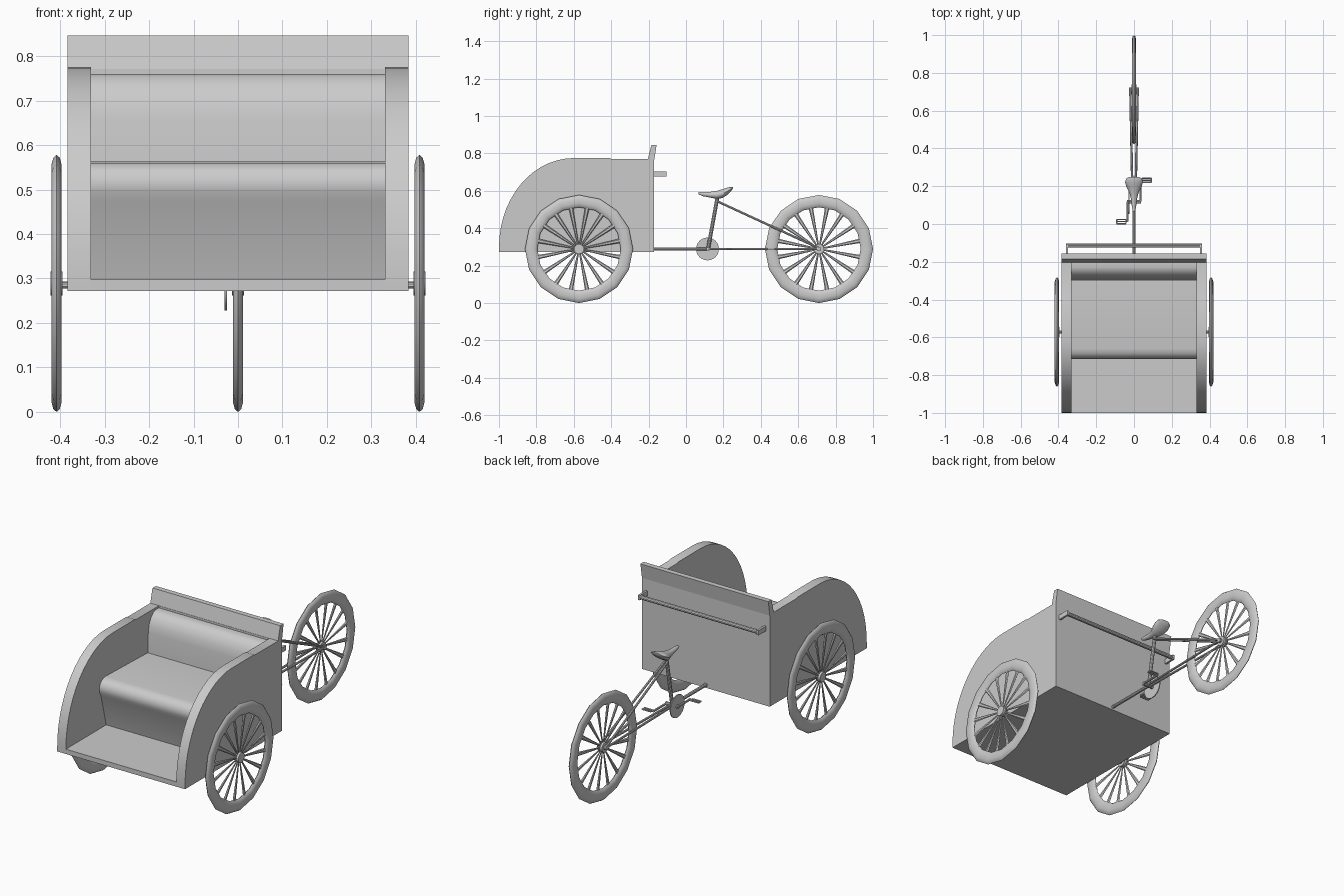
import bpy, bmesh, math
from mathutils import Vector, Matrix

if "Cube" in bpy.data.objects:
    bpy.data.objects.remove(bpy.data.objects["Cube"], do_unlink=True)

grey = bpy.data.materials.new("plain_grey")
grey.use_nodes = True
colour = (0.6, 0.6, 0.6, 1)
grey.diffuse_color = colour
grey.node_tree.nodes["Principled BSDF"].inputs["Base Color"].default_value = colour


def finish(name, bm, angle=35):
    bmesh.ops.recalc_face_normals(bm, faces=bm.faces)
    me = bpy.data.meshes.new(name)
    bm.to_mesh(me)
    bm.free()
    me.materials.append(grey)
    me.shade_smooth()
    me.set_sharp_from_angle(angle=math.radians(angle))
    ob = bpy.data.objects.new(name, me)
    bpy.context.collection.objects.link(ob)
    return ob


def extrude_profile(name, pts, x0, x1):
    """Solid from a (y, z) outline, swept along x."""
    bm = bmesh.new()
    a, b = [[bm.verts.new((x, y, z)) for y, z in pts] for x in (x0, x1)]
    bm.faces.new(a)
    bm.faces.new(b)
    n = len(pts)
    for i in range(n):
        j = (i + 1) % n
        bm.faces.new((a[i], a[j], b[j], b[i]))
    return finish(name, bm)


def add_rod(bm, p, q, r0, r1=None, sides=10, flat=1.0):
    p, q = Vector(p), Vector(q)
    d = q - p
    m = Matrix.Translation((p + q) / 2) @ Matrix.Diagonal((flat, 1, 1, 1))
    m = m @ d.to_track_quat('Z', 'Y').to_matrix().to_4x4()
    bmesh.ops.create_cone(bm, cap_ends=True, segments=sides, radius1=r0,
                          radius2=r0 if r1 is None else r1, depth=d.length, matrix=m)


def rods(name, segments, r, sides=10):
    bm = bmesh.new()
    for p, q in segments:
        add_rod(bm, p, q, r, sides=sides)
    return finish(name, bm)


def loft(name, rings, closed=False):
    bm = bmesh.new()
    vs = [[bm.verts.new(p) for p in ring] for ring in rings]
    n = len(vs[0])
    for i in range(len(vs) if closed else len(vs) - 1):
        a, b = vs[i], vs[(i + 1) % len(vs)]
        for k in range(n):
            bm.faces.new((a[k], a[(k + 1) % n], b[(k + 1) % n], b[k]))
    if not closed:
        bm.faces.new(vs[0])
        bm.faces.new(vs[-1])
    return finish(name, bm, 40)


AXLE_Z, R = 0.289, 0.289


def wheel(name, x, y):
    # Tyre: coarse ring with an oval section
    rings = []
    for i in range(16):
        a = math.tau * i / 16
        ring = []
        for k in range(10):
            t = math.tau * k / 10
            r = R - 0.033 + 0.033 * math.cos(t)
            ring.append((x + 0.0122 * math.sin(t), y + r * math.cos(a), AXLE_Z + r * math.sin(a)))
        rings.append(ring)
    loft(name + "_tyre", rings, closed=True)
    # Spokes widen towards the rim
    bm = bmesh.new()
    for i in range(16):
        a = math.tau * (i + 0.5) / 16
        d = Vector((0, math.cos(a), math.sin(a)))
        c = Vector((x, y, AXLE_Z))
        add_rod(bm, c + d * 0.02, c + d * 0.232, 0.004, 0.012, 6, 0.5)
    finish(name + "_spokes", bm)
    rods(name + "_hub", [((x - 0.013, y, AXLE_Z), (x + 0.013, y, AXLE_Z))], 0.027, 14)


# Passenger box: curved sides
side = [(-0.17, 0.272), (-1, 0.272)]
for i in range(15):
    a = math.pi / 2 * i / 14
    side.append((-0.6 - 0.4 * math.cos(a), 0.30 + 0.475 * math.sin(a)))
side += [(-0.41, 0.775), (-0.40, 0.771), (-0.17, 0.771)]
extrude_profile("left_side_panel", side, 0.331, 0.383)
extrude_profile("right_side_panel", side, -0.383, -0.331)

# Floor, back wall and leaning top rail
extrude_profile("floor", [(-1, 0.272), (-0.17, 0.272), (-0.17, 0.298), (-1, 0.298)], -0.331, 0.331)
extrude_profile("back_wall", [(-0.205, 0.298), (-0.17, 0.298), (-0.17, 0.771), (-0.205, 0.771)],
                -0.331, 0.331)
extrude_profile("top_rail", [(-0.205, 0.765), (-0.17, 0.765), (-0.157, 0.846), (-0.185, 0.846)],
                -0.383, 0.383)

# Bench and backrest
extrude_profile("bench_seat", [(-0.21, 0.298), (-0.21, 0.55), (-0.66, 0.563), (-0.685, 0.558),
                               (-0.703, 0.545), (-0.714, 0.522), (-0.712, 0.495), (-0.70, 0.473),
                               (-0.655, 0.298)], -0.331, 0.331)
extrude_profile("backrest", [(-0.205, 0.54), (-0.30, 0.54), (-0.295, 0.66), (-0.288, 0.70),
                             (-0.272, 0.733), (-0.25, 0.754), (-0.23, 0.76), (-0.205, 0.76)],
                -0.331, 0.331)

# Push bar
rods("push_bar", [((-0.36, -0.115, 0.69), (0.36, -0.115, 0.69))], 0.011)
for s, label in ((1, "left"), (-1, "right")):
    extrude_profile(label + "_bar_bracket", [(-0.172, 0.677), (-0.105, 0.677), (-0.105, 0.703),
                                             (-0.172, 0.703)], s * 0.35, s * 0.361)

# Wheels and axles
wheel("left_wheel", 0.408, -0.572)
wheel("right_wheel", -0.408, -0.572)
wheel("rear_wheel", 0, 0.711)
rods("box_axle", [((-0.412, -0.572, 0.285), (0.412, -0.572, 0.285))], 0.008)
rods("rear_axle", [((-0.026, 0.711, AXLE_Z), (0.026, 0.711, AXLE_Z))], 0.012)

# Frame
BB = (0, 0.118, AXLE_Z)
rods("main_tube", [((0, -0.18, AXLE_Z), BB)], 0.009)
rods("seat_tube", [(BB, (0, 0.168, 0.565))], 0.010)
stays = []
for s in (1, -1):
    end = (s * 0.02, 0.72, AXLE_Z)
    stays += [((s * 0.008, 0.12, AXLE_Z), end), ((s * 0.008, 0.165, 0.545), end)]
rods("rear_stays", stays, 0.006, 8)

# Chainring, cranks and pedals
rods("chainring", [((-0.030, 0.115, AXLE_Z), (-0.025, 0.115, AXLE_Z))], 0.061, 24)
rods("crank_spindle", [((-0.038, 0.118, AXLE_Z), (0.038, 0.118, AXLE_Z))], 0.010)
for s, label, y in ((1, "left", 0.232), (-1, "right", 0.013)):
    rods(label + "_crank", [((s * 0.034, 0.118, AXLE_Z), (s * 0.034, y, AXLE_Z))], 0.006, 8)
    corners = [(s * x, y + dy, AXLE_Z) for x, dy in
               ((0.042, -0.011), (0.092, -0.011), (0.092, 0.011), (0.042, 0.011))]
    edges = [(corners[i], corners[(i + 1) % 4]) for i in range(4)]
    edges.append(((s * 0.034, y, AXLE_Z), (s * 0.092, y, AXLE_Z)))
    rods(label + "_pedal", edges, 0.004, 6)

# Saddle: oval sections from nose to tail (y, mid height, half width, half height)
sections = [(0.066, 0.588, 0.006, 0.006), (0.09, 0.583, 0.011, 0.012), (0.13, 0.579, 0.015, 0.016),
            (0.165, 0.578, 0.024, 0.022), (0.195, 0.585, 0.040, 0.024), (0.22, 0.597, 0.047, 0.020),
            (0.24, 0.609, 0.042, 0.012), (0.25, 0.616, 0.025, 0.004)]
loft("saddle", [[(w * math.cos(math.tau * k / 14), y, z + h * math.sin(math.tau * k / 14))
                 for k in range(14)] for y, z, w, h in sections])
